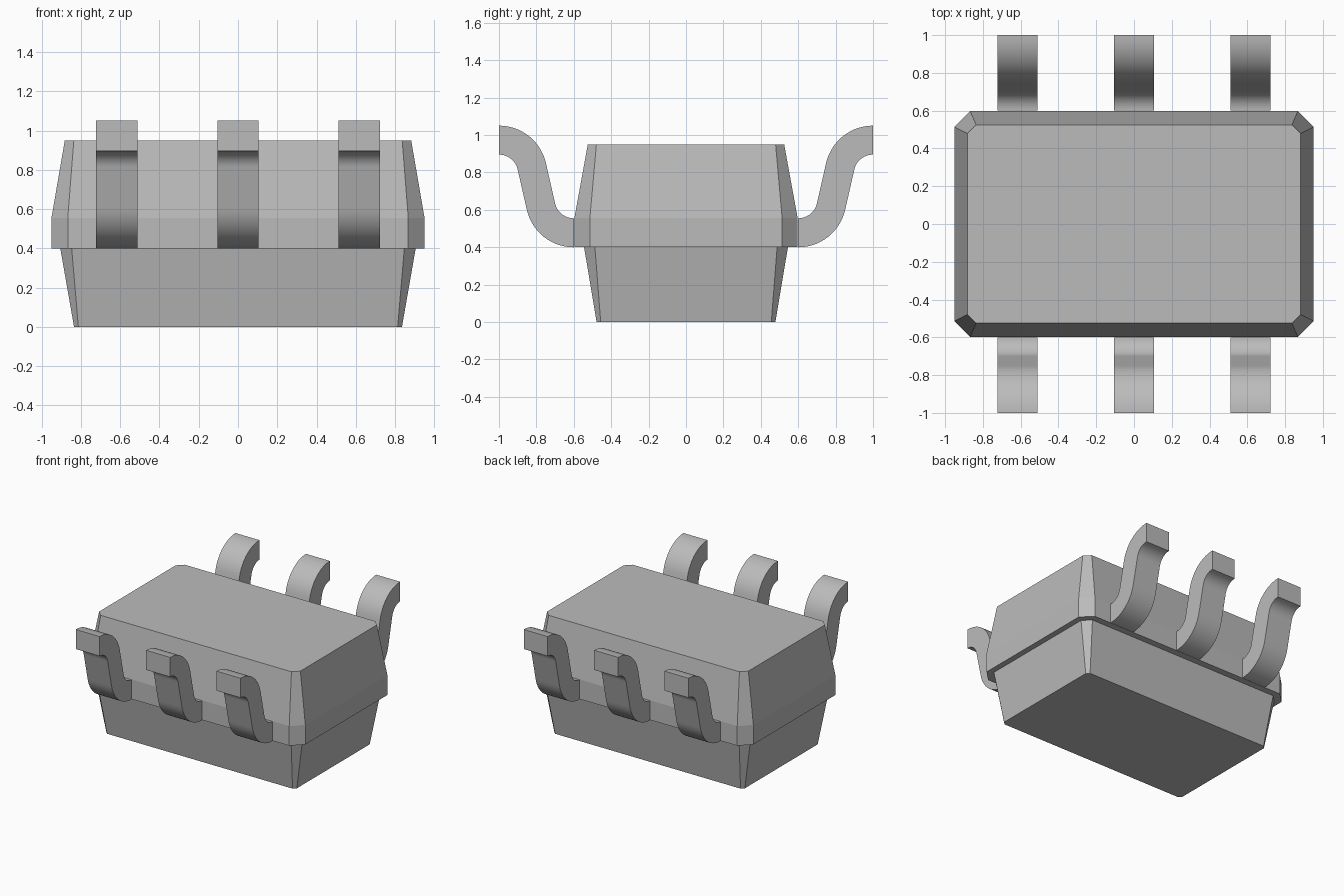
import bpy
import bmesh
from math import sin, cos, radians

cube = bpy.data.objects.get("Cube")
if cube:
    bpy.data.objects.remove(cube, do_unlink=True)

grey = bpy.data.materials.new("plain_grey")
grey.use_nodes = True
GREY = (0.5, 0.5, 0.5, 1)
grey.diffuse_color = GREY
grey.node_tree.nodes["Principled BSDF"].inputs["Base Color"].default_value = GREY


def loft(name, rings, smooth=False):
    """Skin a stack of equal-length rings and cap both ends."""
    bm = bmesh.new()
    loops = [[bm.verts.new(p) for p in ring] for ring in rings]
    for a, b in zip(loops, loops[1:]):
        for i in range(len(a)):
            j = (i + 1) % len(a)
            bm.faces.new((a[i], a[j], b[j], b[i]))
    bm.faces.new(loops[0])
    bm.faces.new(loops[-1])
    bmesh.ops.recalc_face_normals(bm, faces=bm.faces)
    mesh = bpy.data.meshes.new(name)
    bm.to_mesh(mesh)
    bm.free()
    mesh.materials.append(grey)
    obj = bpy.data.objects.new(name, mesh)
    bpy.context.collection.objects.link(obj)
    if smooth:
        bpy.ops.object.select_all(action='DESELECT')
        obj.select_set(True)
        bpy.context.view_layer.objects.active = obj
        bpy.ops.object.shade_smooth_by_angle(angle=radians(30))
    return obj


def chamfered(hx, hy, c, z):
    """Rectangle with cut corners at height z."""
    return [(x, y, z) for x, y in (
        (hx, hy - c), (hx - c, hy), (c - hx, hy), (-hx, hy - c),
        (-hx, c - hy), (c - hx, -hy), (hx - c, -hy), (hx, c - hy))]


# Body halves
loft("body_lower", [chamfered(0.835, 0.478, 0.022, 0),
                    chamfered(0.905, 0.545, 0.058, 0.4)])
loft("body_upper", [chamfered(0.95, 0.597, 0.083, 0.4),
                    chamfered(0.95, 0.597, 0.083, 0.555),
                    chamfered(0.882, 0.525, 0.046, 0.95)])

# S-bent leads: two arcs joined by a leaning straight section
THICK, RADIUS, LEAN, STEPS = 0.155, 0.18, 12.6, 14
path = []
for i in range(STEPS + 1):
    a = radians((90 - LEAN) * i / STEPS)
    path.append((0.6 + RADIUS * sin(a), 0.657 - RADIUS * cos(a), sin(a), -cos(a)))
for i in range(STEPS + 1):
    a = radians((90 - LEAN) * (1 - i / STEPS))
    path.append((1 - RADIUS * sin(a), 0.7925 + RADIUS * cos(a), sin(a), -cos(a)))


def lead(name, x, side):
    h, w = THICK / 2, 0.105
    rings = [[(x + sx * w, side * (y + t * h * ny), z + t * h * nz)
              for sx, t in ((-1, -1), (1, -1), (1, 1), (-1, 1))]
             for y, z, ny, nz in path]
    loft(name, rings, smooth=True)


for side, end in ((-1, "front"), (1, "back")):
    for x, place in ((-0.617, "right"), (0, "middle"), (0.617, "left")):
        lead(f"{end}_{place}_lead", x, side)
